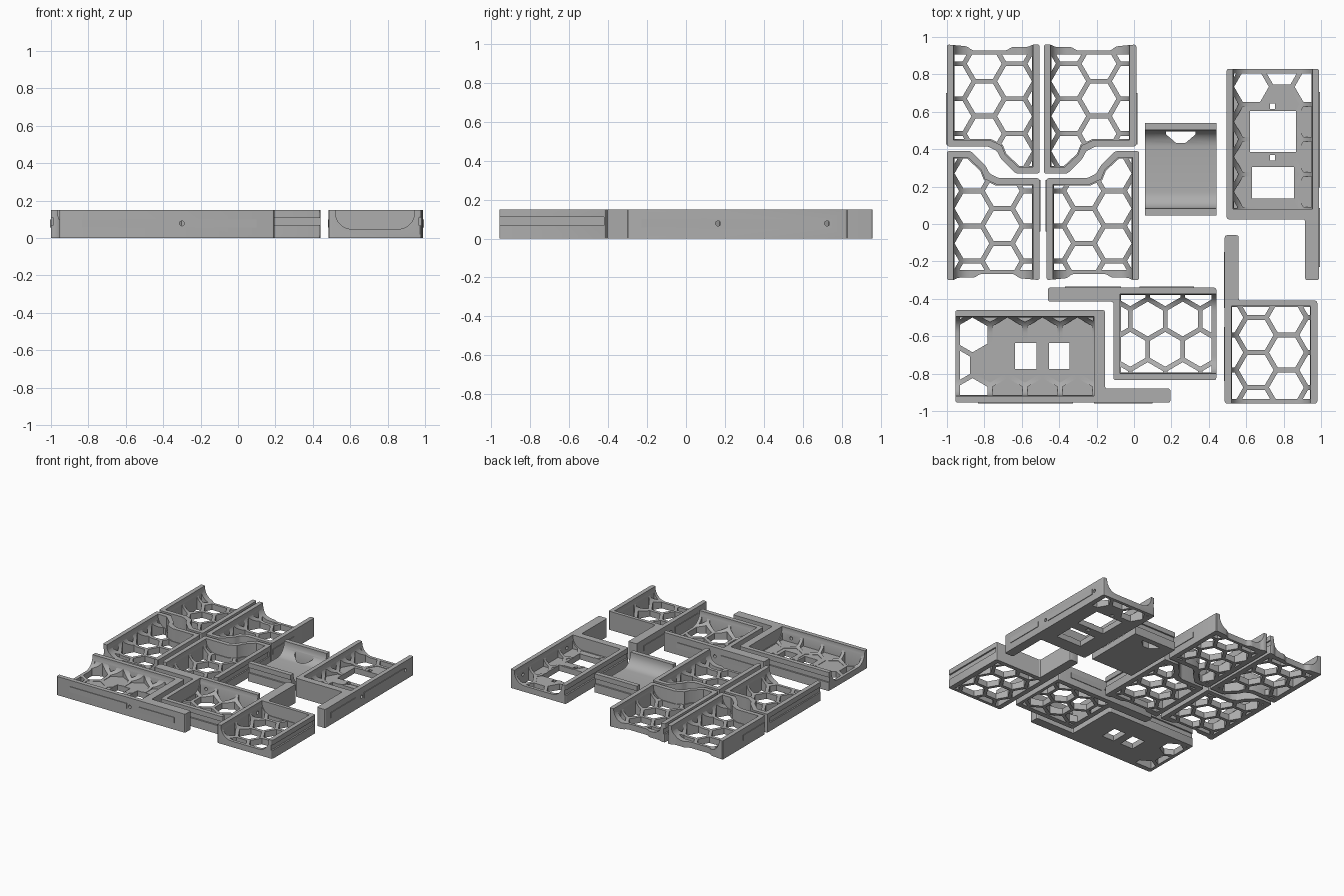
import bpy, bmesh, math

if "Cube" in bpy.data.objects:
    bpy.data.objects.remove(bpy.data.objects["Cube"])

H = 0.15        # overall height
FLOOR = 0.048   # thickness of the floors
W = 0.495       # width of every tray
PITCH = 0.187   # honeycomb spacing

gray = bpy.data.materials.new("plain_gray")
gray.diffuse_color = (0.42, 0.42, 0.42, 1)
gray.use_nodes = True
gray.node_tree.nodes["Principled BSDF"].inputs["Base Color"].default_value = gray.diffuse_color


class Frame:
    """Places local (v across, u along, z up) coordinates in the layout."""
    def __init__(self, origin, v, u):
        self.o, self.v, self.u = origin, v, u

    def at(self, v, u, z):
        return (self.o[0] + v * self.v[0] + u * self.u[0],
                self.o[1] + v * self.v[1] + u * self.u[1], z)


def make(name, solids, bevel=0):
    """One object from solids, each a pair of matching end rings."""
    bm = bmesh.new()
    for low, high in solids:
        a = [bm.verts.new(p) for p in low]
        b = [bm.verts.new(p) for p in high]
        bm.faces.new(a)
        bm.faces.new(b)
        sides = []
        for i in range(len(a)):
            j = (i + 1) % len(a)
            bm.faces.new((a[i], a[j], b[j], b[i]))
            sides.append(bm.edges.get((a[i], b[i])))
        if bevel:
            bmesh.ops.bevel(bm, geom=sides, offset=bevel, segments=3, profile=0.5,
                            affect='EDGES', clamp_overlap=True)
    bmesh.ops.recalc_face_normals(bm, faces=bm.faces)
    mesh = bpy.data.meshes.new(name)
    bm.to_mesh(mesh)
    bm.free()
    mesh.materials.append(gray)
    ob = bpy.data.objects.new(name, mesh)
    bpy.context.collection.objects.link(ob)
    return ob


def prism(f, pts, z0, z1):
    return [f.at(v, u, z0) for v, u in pts], [f.at(v, u, z1) for v, u in pts]


def rect(v0, v1, u0, u1):
    return [(v0, u0), (v1, u0), (v1, u1), (v0, u1)]


def box(f, v0, v1, u0, u1, z0, z1):
    return prism(f, rect(v0, v1, u0, u1), z0, z1)


def disc(a, b, r, n=16):
    return [(a + r * math.cos(k * math.tau / n), b + r * math.sin(k * math.tau / n))
            for k in range(n)]


def channel(f, v0, v1, u0, u1, r=0.09):
    """Round-bottomed trough running along u."""
    pts = [(v0, 0.25)]
    for k in range(9):
        t = math.pi / 2 * k / 8
        pts.append((v0 + r - r * math.cos(t), FLOOR + r - r * math.sin(t)))
    pts += [(v0 + v1 - v, z) for v, z in reversed(pts)]
    return [f.at(v, u0, z) for v, z in pts], [f.at(v, u1, z) for v, z in pts]


def boolean(ob, cutter, op='DIFFERENCE'):
    cutter.hide_render = True
    m = ob.modifiers.new("cut", 'BOOLEAN')
    m.operation, m.object, m.solver = op, cutter, 'EXACT'
    bpy.context.view_layer.objects.active = ob
    bpy.ops.object.modifier_apply(modifier=m.name)
    bpy.data.objects.remove(cutter)


def honeycomb(f, origin, bounds, solid_until):
    """Hexagon cutters; before solid_until they only scoop the curved sides."""
    v0, v1, u0, u1 = bounds
    out = []
    for c in range(-4, 5):
        for r in range(-6, 7):
            v = origin[0] + c * PITCH * 0.866
            u = origin[1] + (r + (c % 2) / 2) * PITCH
            if v0 - 0.07 < v < v1 + 0.07 and u0 - 0.07 < u < u1 + 0.07:
                z0 = -0.1 if u > solid_until else FLOOR - 0.003
                out.append(prism(f, disc(v, u, 0.093, 6), z0, 0.2))
    return out


def tray(name, f, outline, hollow, comb_area, trough, comb_origin, solid_until=-9, extra=()):
    body = make(name, [prism(f, outline, 0, H)], bevel=0.012)
    cut = make("trough_cutter", [channel(f, *trough)])
    boolean(cut, make("hollow_limit", [prism(f, hollow, -0.3, 0.4)]), 'INTERSECT')
    vs, us = zip(*comb_area)
    hexes = make("comb_cutter", honeycomb(f, comb_origin, (min(vs), max(vs), min(us), max(us)),
                                          solid_until))
    boolean(hexes, make("comb_limit", [prism(f, comb_area, -0.3, 0.4)]), 'INTERSECT')
    boolean(body, cut)
    boolean(body, hexes)
    if extra:
        boolean(body, make("detail_cutter", extra))
    finish(body)


def finish(ob):
    bpy.ops.object.select_all(action='DESELECT')
    ob.select_set(True)
    bpy.context.view_layer.objects.active = ob
    bpy.ops.object.shade_smooth_by_angle(angle=math.radians(30))


def ridge(name, f, v, u0, u1):
    make(name, [box(f, v - 0.005, v + 0.01, u0, u1, 0.057, 0.1)])


# Four stepped trays: one shape, mirrored and turned
step_outline = [(-.2475, -.2), (-.03, -.2), (.02, -.225), (.04, -.265), (.12, -.345),
                (.2475, -.345), (.2475, .345), (.21, .345), (.19, .332), (.1, .332),
                (.07, .312), (-.11, .312), (-.14, .335), (-.2475, .345)]
step_hollow = [(-.23, -.165), (-.02, -.165), (.045, -.195), (.065, -.245), (.135, -.31),
               (.23, -.31), (.23, .5), (-.23, .5)]
step_comb = [(-.207, -.16), (-.015, -.16), (.05, -.19), (.07, -.24), (.14, -.305),
             (.207, -.305), (.207, .29), (-.207, .29)]
for name, c, v, u in (("stepped_tray_back_left", (-.7525, .615), 1, 1),
                      ("stepped_tray_back_right", (-.235, .615), -1, 1),
                      ("stepped_tray_front_left", (-.7525, .045), -1, -1),
                      ("stepped_tray_front_right", (-.22, .045), 1, -1)):
    f = Frame(c, (v, 0), (0, u))
    tray(name, f, step_outline, step_hollow, step_comb, (-.212, .212, -.5, .6),
         (-.048, .055), extra=[box(f, .237, .3, -.31, .4, .068, .11)])
    ridge(name + "_ridge", f, -.2475, -.19, .085)


# Four trays with a straight arm, one end open
def arm_tray(name, f, length, arm, wall, comb_origin, solid_until, ridges, holes, windows=()):
    outline = [(0, -arm), (.075, -arm), (.075, 0), (W, 0), (W, length), (0, length)]
    extra = [box(f, W - .012, W + .1, .012, length + .1, .068, .11)]
    extra += [box(f, *w, -.1, .2) for w in windows]
    for u in holes:   # pin holes through the side wall
        ring = disc(u, .078, .013)
        extra.append(([f.at(-.1, a, z) for a, z in ring], [f.at(.07, a, z) for a, z in ring]))
    tray(name, f, outline, rect(.02, W - .02, wall, length + .2),
         rect(.04, W - .04, wall + .005, length - .025), (.035, W - .035, -.1, length + .1),
         comb_origin, solid_until, extra)
    for a, b in ridges:
        ridge(name + "_ridge", f, 0, a, b)


long_ridges = ((-.255, .06), (.17, .68))
short_ridges = ((-.26, .04), (.14, .43))
arm_tray("window_tray_right", Frame((.99, .025), (-1, 0), (0, 1)), .805, .325, .055,
         (.2, .615), .66, long_ridges, (.14, .70),
         [(.125, .37, .36, .58), (.135, .36, .11, .28),
          (.236, .264, .59, .618), (.236, .264, .315, .343)])
arm_tray("window_tray_front", Frame((-.155, -.955), (0, 1), (-1, 0)), .80, .35, .06,
         (.2, .615), .66, long_ridges, (.145,),
         [(.18, .32, .365, .48), (.18, .32, .19, .30)])
arm_tray("comb_tray_middle", Frame((-.11, -.34), (0, -1), (1, 0)), .55, .35, .035,
         (.33, .09), -9, short_ridges, (.09,))
arm_tray("comb_tray_right", Frame((.485, -.41), (1, 0), (0, -1)), .55, .35, .028,
         (.33, .09), -9, short_ridges, (.09,))

# Saddle: plain trough open at both ends, one clipped hexagon at the back
f = Frame((.06, .54), (0, -1), (1, 0))
saddle = make("saddle", [box(f, 0, W, 0, .38, 0, H)])
boolean(saddle, make("trough_cutter", [channel(f, .037, W - .037, -.1, .5)]))
notch = [(.045, .10), (.07, .10), (.108, .15), (.108, .23), (.07, .28), (.045, .28)]
notch = [(.045, .11), (.06, .11), (.107, .165), (.107, .215), (.06, .27), (.045, .27)]
boolean(saddle, make("notch_cutter", [prism(f, notch, -.1, .2)]))
boolean(saddle, make("groove_cutter", [box(f, -.1, .012, -.1, .5, .068, .11),
                                       box(f, W - .012, W + .1, -.1, .5, .068, .11)]))
finish(saddle)
